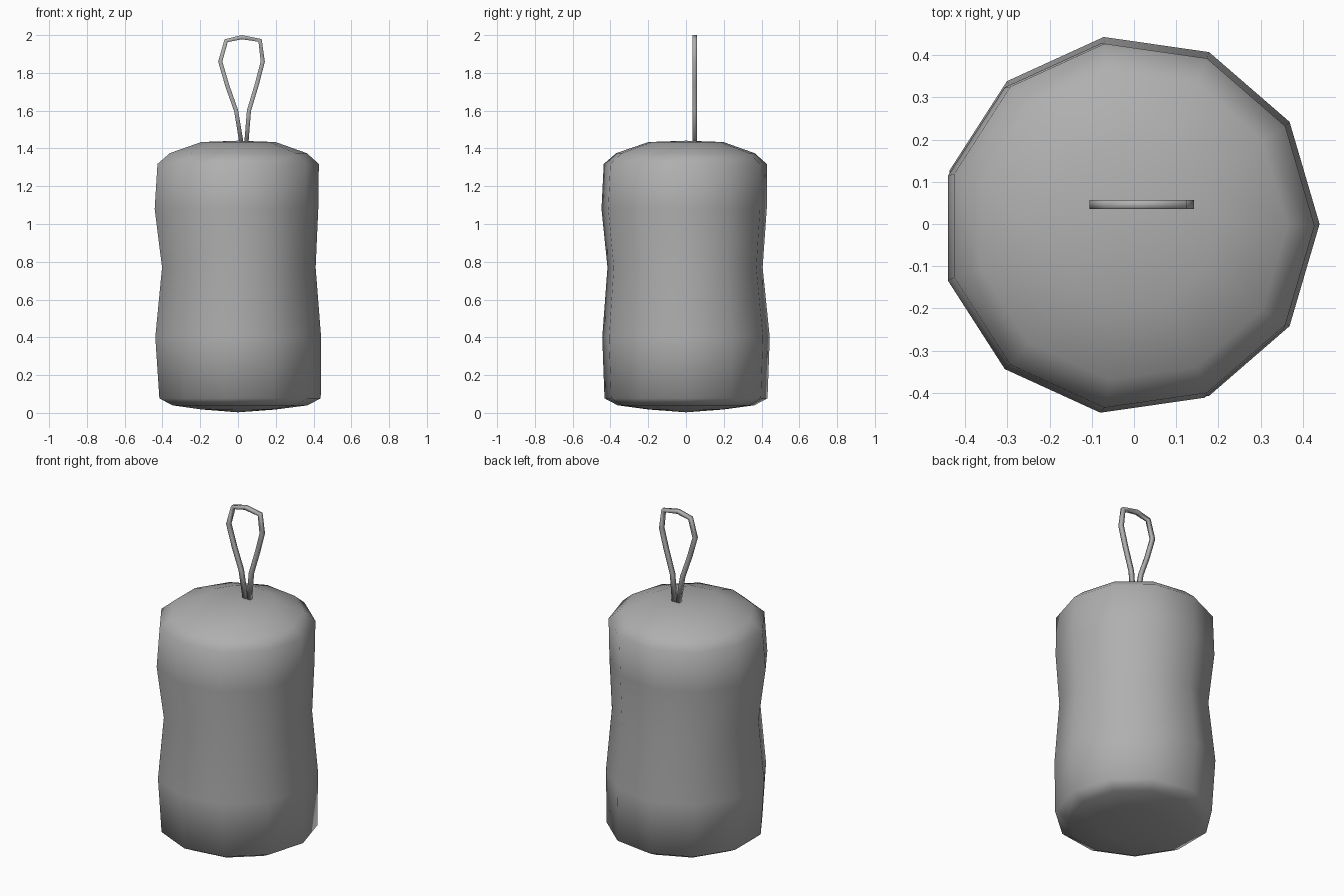
import bpy, bmesh
from math import cos, sin, tau
from mathutils import Vector

if "Cube" in bpy.data.objects:
    bpy.data.objects.remove(bpy.data.objects["Cube"])

SIDES = 11

grey = bpy.data.materials.new("dark_grey")
grey.diffuse_color = (0.43, 0.43, 0.43, 1)
grey.use_nodes = True
grey.node_tree.nodes["Principled BSDF"].inputs["Base Color"].default_value = grey.diffuse_color


def finish(bm, name):
    bmesh.ops.recalc_face_normals(bm, faces=bm.faces)
    for f in bm.faces:
        f.smooth = True
    mesh = bpy.data.meshes.new(name)
    bm.to_mesh(mesh)
    bm.free()
    mesh.materials.append(grey)
    bpy.context.collection.objects.link(bpy.data.objects.new(name, mesh))


def bridge(bm, loops):
    for a, b in zip(loops, loops[1:]):
        n = len(a)
        for i in range(n):
            j = (i + 1) % n
            bm.faces.new((a[i], a[j], b[j], b[i]))


# Padded body: rings of (z, radius, centre x, centre y), slightly hand-made wobble
rings = [
    (0.018, 0.20, 0.0, 0.0),
    (0.04, 0.365, 0.003, 0.0),
    (0.077, 0.436, 0.002, 0.0),
    (0.40, 0.448, -0.008, 0.0),
    (0.77, 0.415, -0.004, -0.005),
    (1.08, 0.442, -0.017, -0.010),
    (1.318, 0.436, -0.008, -0.004),
    (1.375, 0.37, -0.006, -0.003),
    (1.434, 0.20, -0.002, 0.0),
]
bm = bmesh.new()
loops = [[bm.verts.new((cx + r * cos(tau * i / SIDES),
                        cy + r * sin(tau * i / SIDES), z))
          for i in range(SIDES)] for z, r, cx, cy in rings]
bridge(bm, loops)
# Domed ends closed to a pole
for ring, z in ((loops[0], 0.003), (loops[-1], 1.441)):
    pole = bm.verts.new((0, 0, z))
    for i in range(SIDES):
        bm.faces.new((pole, ring[i], ring[(i + 1) % SIDES]))
finish(bm, "bag_body")

# Hanging cord: teardrop path swept with a small square section
path = [(0.019, 1.425), (-0.010, 1.60), (-0.056, 1.73), (-0.094, 1.86),
        (-0.063, 1.97), (0.02, 1.989), (0.117, 1.972), (0.131, 1.86),
        (0.100, 1.74), (0.058, 1.60), (0.044, 1.425)]
pts = [Vector((x, 0.046, z)) for x, z in path]
W = 0.011
bm = bmesh.new()
sections = []
for i, p in enumerate(pts):
    t = (pts[min(i + 1, len(pts) - 1)] - pts[max(i - 1, 0)]).normalized()
    side = Vector((t.z, 0, -t.x)) * W
    depth = Vector((0, W, 0))
    sections.append([bm.verts.new(p + side * a + depth * b)
                     for a, b in ((1, 1), (1, -1), (-1, -1), (-1, 1))])
bridge(bm, sections)
bm.faces.new(sections[0])
bm.faces.new(sections[-1])
finish(bm, "hanging_cord")
